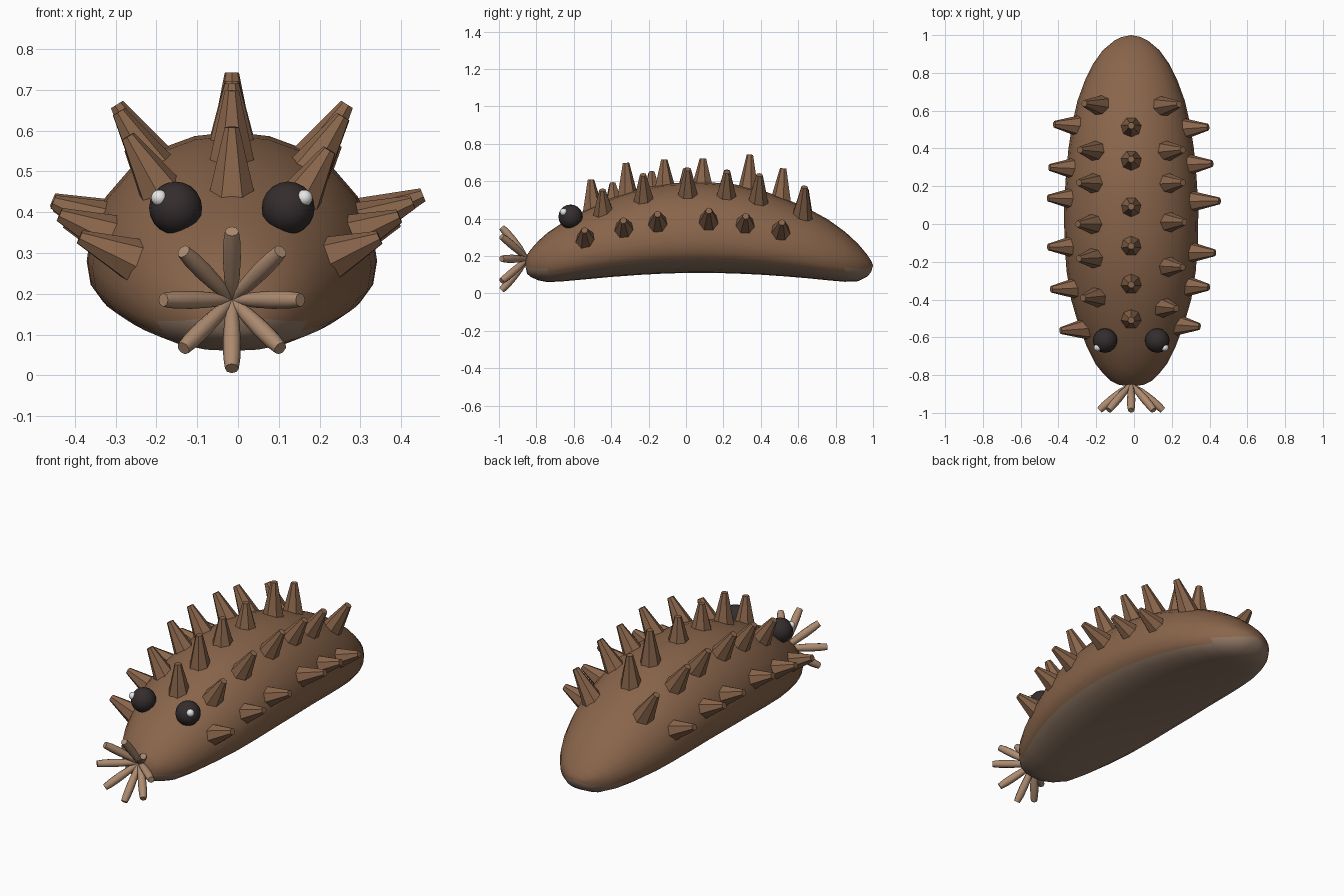
import bpy, bmesh, math
from mathutils import Vector, Matrix

if "Cube" in bpy.data.objects:
    bpy.data.objects.remove(bpy.data.objects["Cube"])

X0 = -0.015  # body axis


def material(name, rgb):
    m = bpy.data.materials.new(name)
    m.diffuse_color = (*rgb, 1)
    m.use_nodes = True
    m.node_tree.nodes["Principled BSDF"].inputs["Base Color"].default_value = m.diffuse_color
    return m


BROWN = material("skin brown", (0.25, 0.13, 0.07))
BELLY = material("belly tan", (0.27, 0.18, 0.125))
TAN = material("tentacle tan", (0.42, 0.26, 0.165))
DARK = material("eye black", (0.035, 0.026, 0.027))
WHITE = material("glint white", (0.9, 0.9, 0.9))


def finish(bm, name, mats, smooth):
    bmesh.ops.recalc_face_normals(bm, faces=bm.faces)
    for f in bm.faces:
        f.smooth = smooth
    me = bpy.data.meshes.new(name)
    bm.to_mesh(me)
    bm.free()
    for m in mats:
        me.materials.append(m)
    ob = bpy.data.objects.new(name, me)
    bpy.context.collection.objects.link(ob)
    return ob


# Body sections: y, half width, top z, widest z, bottom z
SEC = [
    (-0.85, .07, .205, .155, .105), (-0.83, .11, .235, .16, .088),
    (-0.79, .15, .28, .165, .07), (-0.74, .19, .325, .172, .06),
    (-0.65, .235, .385, .19, .065), (-0.53, .28, .45, .215, .076),
    (-0.40, .318, .51, .24, .088), (-0.25, .342, .56, .262, .099),
    (-0.10, .353, .588, .276, .107), (0.08, .356, .597, .28, .11),
    (0.25, .346, .585, .272, .107), (0.40, .332, .553, .255, .10),
    (0.53, .312, .507, .235, .091), (0.65, .285, .455, .213, .081),
    (0.76, .245, .395, .193, .07), (0.85, .20, .33, .178, .062),
    (0.92, .15, .265, .165, .065), (0.97, .09, .205, .155, .09),
    (0.99, .05, .175, .152, .115),
]
SEG = 24


def section(y):
    for a, b in zip(SEC, SEC[1:]):
        if a[0] <= y <= b[0]:
            t = (y - a[0]) / (b[0] - a[0])
            return [p + (q - p) * t for p, q in zip(a, b)]


def skin_point(s, ang):
    y, w, zt, zm, zb = s
    c, n = math.cos(ang), math.sin(ang)
    if n >= 0:
        return Vector((X0 + w * c, y, zm + (zt - zm) * n))
    # flattened underside
    return Vector((X0 + w * math.copysign(abs(c) ** 0.8, c), y,
                   zm - (zm - zb) * abs(n) ** 0.8))


# Body with a paler sole
bm = bmesh.new()
rings = [[bm.verts.new(skin_point(s, 2 * math.pi * i / SEG)) for i in range(SEG)]
         for s in SEC]


def sole(i, y):
    deg = (i + 0.5) * 360 / SEG
    edge = 15 if (y < -0.74 or y > 0.83) else 30
    return 1 if 180 + edge < deg < 360 - edge else 0


for j in range(len(rings) - 1):
    ymid = (SEC[j][0] + SEC[j + 1][0]) / 2
    for i in range(SEG):
        k = (i + 1) % SEG
        f = bm.faces.new((rings[j][i], rings[j][k], rings[j + 1][k], rings[j + 1][i]))
        f.material_index = sole(i, ymid)
for ring, y, z in ((rings[0], -0.862, 0.16), (rings[-1], 1.0, 0.15)):
    tip = bm.verts.new((X0, y, z))
    for i in range(SEG):
        f = bm.faces.new((ring[i], ring[(i + 1) % SEG], tip))
        f.material_index = sole(i, y)
finish(bm, "body", [BROWN, BELLY], True)


# Rows of blunt spikes: (y, height) pairs at one angle round the body
def spike_row(name, deg, spikes):
    bm = bmesh.new()
    a = math.radians(deg)
    for y, h in spikes:
        s = section(y)
        base = skin_point(s, a)
        d = Vector((math.cos(a) / s[1], 0, math.sin(a) / (s[2] - s[3]))).normalized()
        d = (d + Vector((0, 0.13 * y, 0))).normalized()
        sink = 0.03
        mat = (Matrix.Translation(base + d * (h - sink) / 2)
               @ d.to_track_quat('Z', 'Y').to_matrix().to_4x4())
        bmesh.ops.create_cone(bm, cap_ends=True, segments=7, radius1=0.06,
                              radius2=0.018, depth=h + sink, matrix=mat)
    finish(bm, name, [BROWN], False)


spike_row("back_spikes", 90, [(-.5, .145), (-.315, .16), (-.115, .13),
                              (.09, .125), (.335, .175), (.51, .155)])
spike_row("upper_right_spikes", 55, [(-.44, .125), (-.225, .145), (.01, .15),
                                     (.215, .14), (.385, .155), (.62, .17)])
spike_row("upper_left_spikes", 125, [(-.385, .14), (-.18, .15), (0, .15),
                                     (.215, .145), (.385, .15), (.625, .16)])
spike_row("lower_right_spikes", 20, [(-.535, .11), (-.33, .11), (-.15, .125),
                                     (.12, .147), (.315, .118), (.505, .12)])
spike_row("lower_left_spikes", 160, [(-.555, .13), (-.34, .125), (-.12, .117),
                                     (.135, .117), (.295, .12), (.52, .122)])


# Eyes and their glints
def ball(name, loc, r, mat):
    bm = bmesh.new()
    bmesh.ops.create_uvsphere(bm, u_segments=16, v_segments=10, radius=r,
                              matrix=Matrix.Translation(loc))
    finish(bm, name, [mat], True)


for side, tag in ((-1, "left"), (1, "right")):
    ball(tag + "_eye", (X0 + side * 0.138, -0.617, 0.41), 0.065, DARK)
    ball(tag + "_eye_glint", (X0 + side * 0.178, -0.654, 0.435), 0.02, WHITE)

# Eight tentacles flaring from the mouth: radial distance, y, thickness
PATH = [(0, -.84, .010), (.02, -.865, .014), (.055, -.89, .019), (.1, -.927, .022),
        (.142, -.962, .021), (.168, -.986, .017)]
cu = bpy.data.curves.new("tentacle_path", 'CURVE')
cu.dimensions = '3D'
cu.bevel_depth = 1.0
cu.bevel_resolution = 2
cu.use_fill_caps = True
for k in range(8):
    a = k * math.pi / 4
    sp = cu.splines.new('POLY')
    sp.points.add(len(PATH) - 1)
    for p, (r, y, t) in zip(sp.points, PATH):
        p.co = (X0 + r * math.cos(a), y, 0.185 + r * math.sin(a), 1)
        p.radius = t
helper = bpy.data.objects.new("tentacle_helper", cu)
bpy.context.collection.objects.link(helper)
deps = bpy.context.evaluated_depsgraph_get()
bm = bmesh.new()
bm.from_mesh(bpy.data.meshes.new_from_object(helper.evaluated_get(deps)))
bpy.data.objects.remove(helper)
for f in bm.faces:
    f.material_index = 0
finish(bm, "tentacles", [TAN], True)
